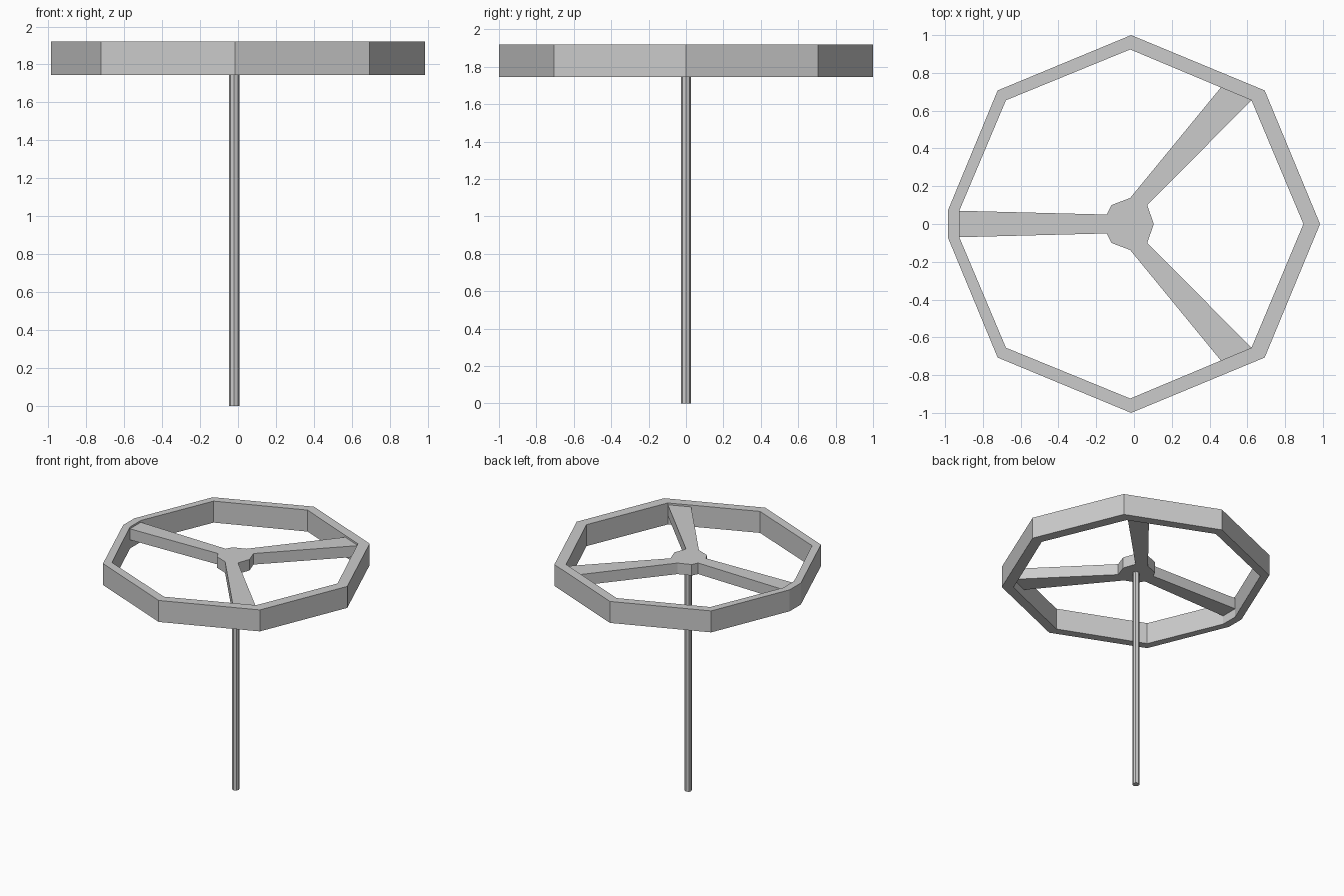
import bpy, bmesh

cube = bpy.data.objects.get("Cube")
if cube:
    bpy.data.objects.remove(cube, do_unlink=True)

grey = bpy.data.materials.new("grey metal")
grey.use_nodes = True
colour = (0.6, 0.6, 0.6, 1)
grey.diffuse_color = colour
for node in grey.node_tree.nodes:
    if node.type == 'BSDF_PRINCIPLED':
        node.inputs["Base Color"].default_value = colour


def mirrored(half):
    """Close a half outline (y >= 0) by mirroring it across the x axis."""
    return half + [(x, -y) for x, y in reversed(half) if y > 0]


def finish(name, bm):
    bmesh.ops.recalc_face_normals(bm, faces=bm.faces)
    mesh = bpy.data.meshes.new(name)
    bm.to_mesh(mesh)
    bm.free()
    mesh.materials.append(grey)
    obj = bpy.data.objects.new(name, mesh)
    bpy.context.collection.objects.link(obj)


def extrude_up(bm, faces, height):
    new = bmesh.ops.extrude_face_region(bm, geom=faces)["geom"]
    verts = [v for v in new if isinstance(v, bmesh.types.BMVert)]
    bmesh.ops.translate(bm, verts=verts, vec=(0, 0, height))


# Wheel rim: octagon with one corner cut off
outer = mirrored([(0.985, 0), (0.692, 0.707), (-0.015, 1.0), (-0.722, 0.707), (-0.985, 0.072)])
inner = mirrored([(0.897, 0), (0.622, 0.655), (-0.02, 0.924), (-0.678, 0.655), (-0.925, 0.07)])
bm = bmesh.new()
outs = [bm.verts.new((x, y, 1.745)) for x, y in outer]
ins = [bm.verts.new((x, y, 1.745)) for x, y in inner]
n = len(outs)
faces = [bm.faces.new((outs[i], outs[(i + 1) % n], ins[(i + 1) % n], ins[i])) for i in range(n)]
extrude_up(bm, faces, 0.175)
finish("wheel_rim", bm)

# Hub and its three spokes, flush with each other and set below the rim top
outline = mirrored([(0.105, 0), (0.07, 0.1), (0.622, 0.655), (0.46, 0.723),
                    (-0.02, 0.138), (-0.12, 0.1), (-0.145, 0.05), (-0.925, 0.07)])
bm = bmesh.new()
face = bm.faces.new([bm.verts.new((x, y, 1.815)) for x, y in outline])
extrude_up(bm, [face], 0.09)
finish("hub_and_spokes", bm)

# Shaft under the hub
bm = bmesh.new()
bmesh.ops.create_cone(bm, cap_ends=True, segments=8, radius1=0.027, radius2=0.027, depth=1.82)
bmesh.ops.translate(bm, verts=bm.verts, vec=(-0.02, 0, 0.91))
finish("shaft", bm)
